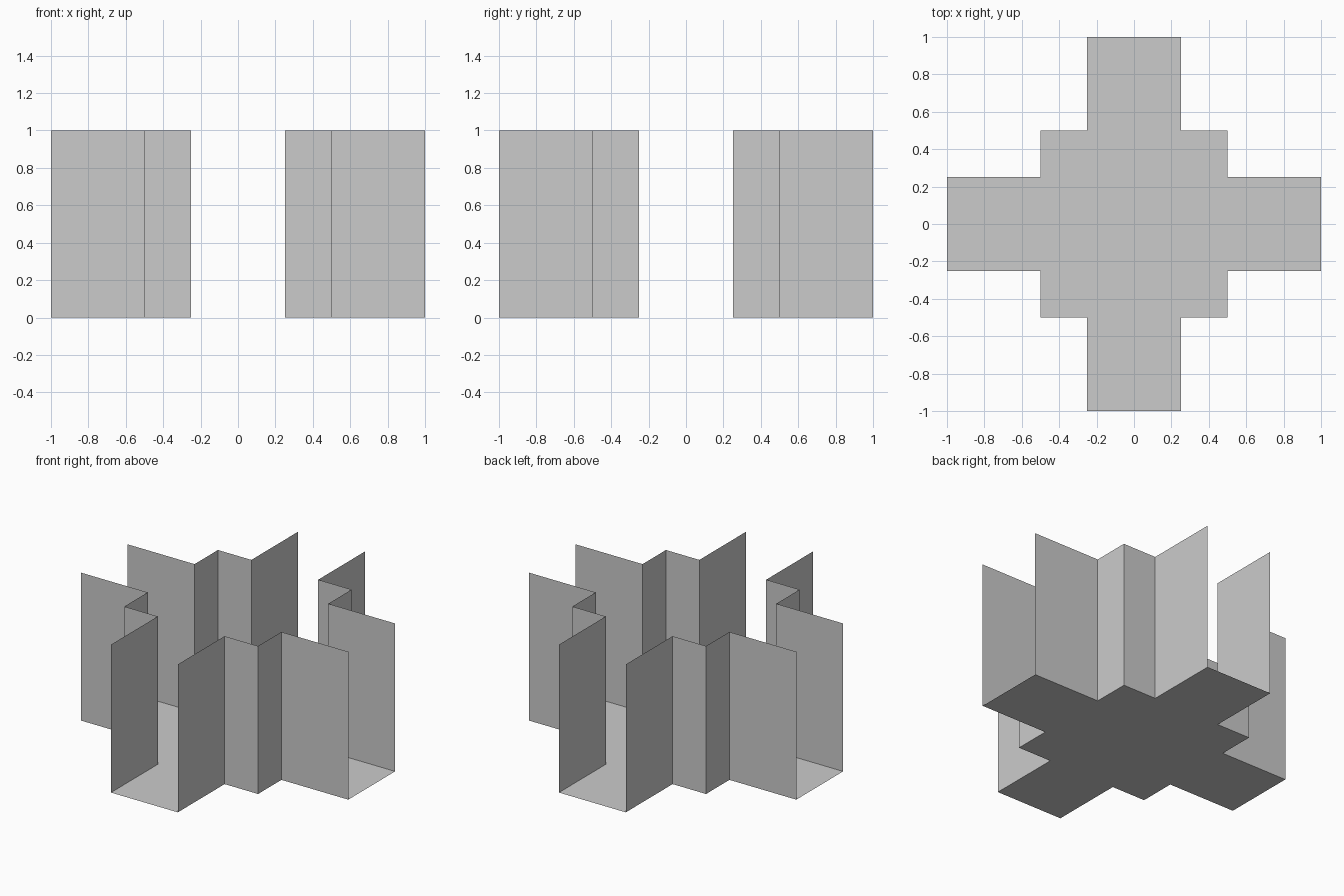
import bpy
import bmesh
from mathutils import Matrix, Vector

if "Cube" in bpy.data.objects:
    bpy.data.objects.remove(bpy.data.objects["Cube"])

HEIGHT = 1.0
# Stepped inner corner between two arms, counter-clockwise
CORNER = [(1, 0.25), (0.5, 0.25), (0.5, 0.5), (0.25, 0.5), (0.25, 1)]


def corner_points(quarter):
    """Corner profile turned by a number of quarter turns."""
    c, s = [(1, 0), (0, 1), (-1, 0), (0, -1)][quarter]
    return [Vector((c * x - s * y, s * x + c * y, 0)) for x, y in CORNER]


def add_object(name, bm):
    mesh = bpy.data.meshes.new(name)
    bm.to_mesh(mesh)
    bm.free()
    obj = bpy.data.objects.new(name, mesh)
    bpy.context.collection.objects.link(obj)
    return obj


# Cross-shaped floor
bm = bmesh.new()
bm.faces.new([bm.verts.new(p) for q in range(4) for p in corner_points(q)])
add_object("floor", bm)

# Four folded thin walls; the arm ends and the top stay open
for q, side in enumerate(["back_right", "back_left", "front_left", "front_right"]):
    bm = bmesh.new()
    low = [bm.verts.new(p) for p in corner_points(q)]
    high = [bm.verts.new(v.co + Vector((0, 0, HEIGHT))) for v in low]
    for i in range(len(low) - 1):
        bm.faces.new([low[i], low[i + 1], high[i + 1], high[i]])
    add_object("wall_" + side, bm)
